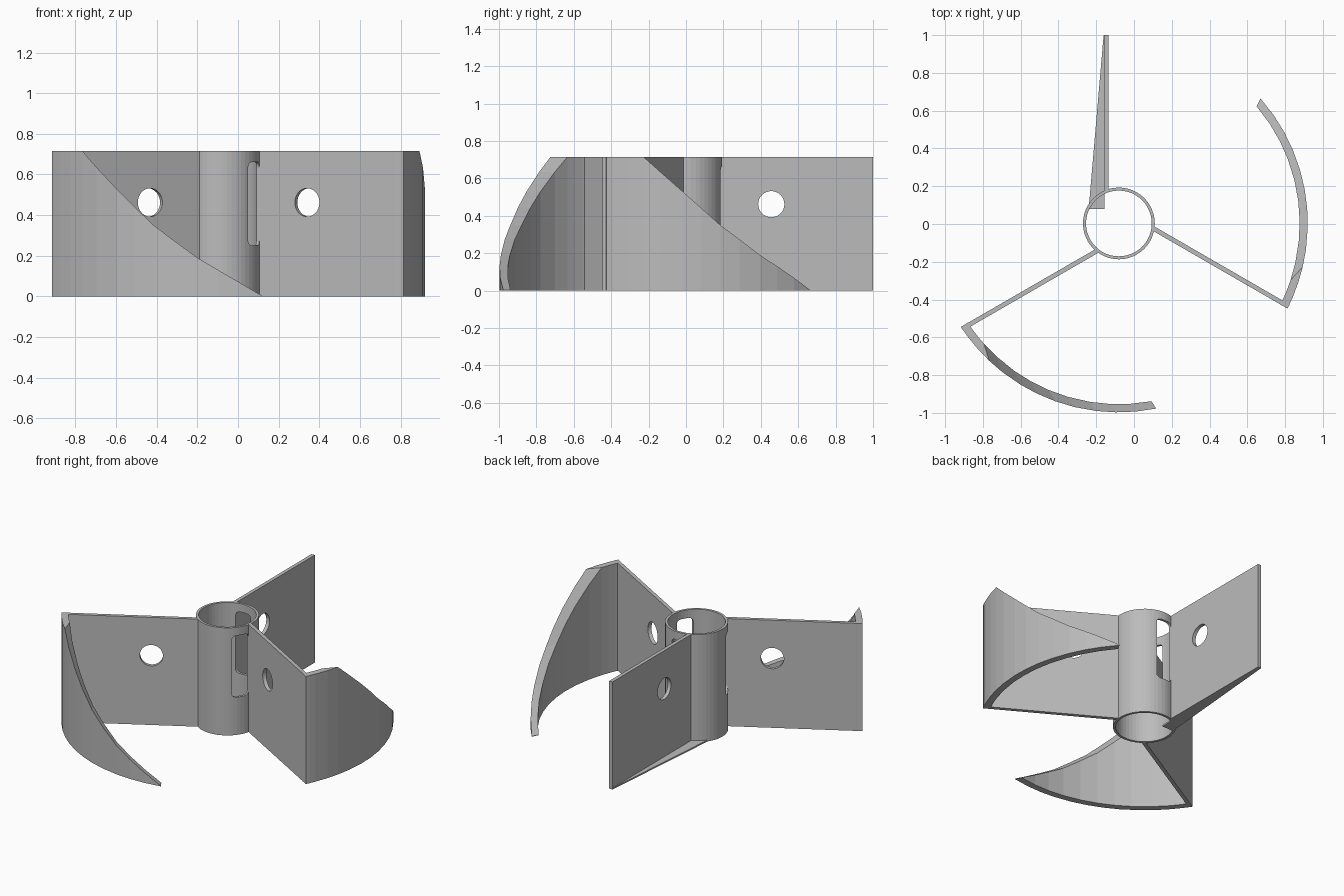
import bpy, bmesh, math
from mathutils import Matrix, Vector

if "Cube" in bpy.data.objects:
    bpy.data.objects.remove(bpy.data.objects["Cube"])

H = 0.715                      # overall height
HUB = Vector((-0.08, 0.003, 0))
R_OUT, R_IN = 1.0, 0.957       # curved blade radii

grey = bpy.data.materials.new("plain grey")
grey.diffuse_color = (0.5, 0.5, 0.5, 1)
grey.use_nodes = True
grey.node_tree.nodes["Principled BSDF"].inputs["Base Color"].default_value = grey.diffuse_color


def make(name, bm, angle=0.0):
    """Turn a bmesh in arm space (x along the arm, y to its left) into an object."""
    bm.transform(Matrix.Translation(HUB) @ Matrix.Rotation(math.radians(angle), 4, 'Z'))
    bmesh.ops.remove_doubles(bm, verts=bm.verts, dist=1e-5)
    bmesh.ops.recalc_face_normals(bm, faces=bm.faces)
    me = bpy.data.meshes.new(name)
    bm.to_mesh(me)
    bm.free()
    me.materials.append(grey)
    ob = bpy.data.objects.new(name, me)
    bpy.context.collection.objects.link(ob)
    return ob


def prism(points, offset):
    """Extrude a closed outline of 3D points by a vector."""
    bm = bmesh.new()
    f = bm.faces.new([bm.verts.new(p) for p in points])
    r = bmesh.ops.extrude_face_region(bm, geom=[f], use_keep_orig=True)
    verts = [g for g in r["geom"] if isinstance(g, bmesh.types.BMVert)]
    bmesh.ops.translate(bm, verts=verts, vec=offset)
    return bm


def cut(ob, cutter):
    m = ob.modifiers.new("cut", 'BOOLEAN')
    m.operation, m.solver, m.object = 'DIFFERENCE', 'EXACT', cutter
    dg = bpy.context.evaluated_depsgraph_get()
    me = bpy.data.meshes.new_from_object(ob.evaluated_get(dg))
    ob.modifiers.clear()
    ob.data = me
    bpy.data.objects.remove(cutter)


def height(a):
    """Height of the sloping blade edge at an angle from the arm."""
    pts = [(16.7, H), (28.8, .53), (40.4, .35), (53.1, .19), (71.4, .003)]
    if a <= pts[0][0]:
        return H
    for (a0, h0), (a1, h1) in zip(pts, pts[1:]):
        if a <= a1:
            return h0 + (h1 - h0) * (a - a0) / (a1 - a0)
    return pts[-1][1]


# hub tube
bm = bmesh.new()
prof = [bm.verts.new(p) for p in ((.174, 0, 0), (.19, 0, 0), (.19, 0, H), (.174, 0, H))]
edges = [bm.edges.new((prof[i], prof[(i + 1) % 4])) for i in range(4)]
bmesh.ops.spin(bm, geom=prof + edges, cent=(0, 0, 0), axis=(0, 0, 1),
               angle=math.tau, steps=48, use_merge=True)
hub = make("hub_tube", bm)

for name, ang in (("right", -30), ("back", 90), ("left", 210)):
    # rounded slot through the hub wall beside each plate
    outline = []
    for sy, sz, start in ((1, 1, 0), (-1, 1, 90), (-1, -1, 180), (1, -1, 270)):
        for k in range(5):
            t = math.radians(start + k * 22.5)
            outline.append((.1, sy * .03 + .025 * math.cos(t),
                            .455 + sz * .18 + .025 * math.sin(t)))
    cut(hub, make("slot_cutter", prism(outline, (.2, 0, 0)), ang))

    # flat plate with a round hole
    plate = make(name + "_plate", prism(
        [(.172, .056, 0), (.998, .056, 0), (.998, .08, 0), (.172, .08, 0)], (0, 0, H)), ang)
    ring = [(.453 + .07 * math.cos(i * math.tau / 32), -.05,
             .462 + .07 * math.sin(i * math.tau / 32)) for i in range(32)]
    cut(plate, make("hole_cutter", prism(ring, (0, .25, 0)), ang))

# curved blades with sloping edge
for name, ang in (("right", -30), ("left", 210)):
    bm = bmesh.new()
    cols = []
    for a in [3.3, 7, 12, 16.7, 22, 28.8, 34.5, 40.4, 46.5, 53.1, 59, 65, 71.4]:
        shift = 5 * (a - 3.3) / 13.4 if a < 16.7 else 5 - 4 * (a - 16.7) / 54.7
        col = []
        for r, d, top in ((R_OUT, a, 0), (R_OUT, a, 1), (R_IN, a - shift, 1), (R_IN, a - shift, 0)):
            t = math.radians(d)
            col.append(bm.verts.new((r * math.cos(t), r * math.sin(t), top * height(a))))
        cols.append(col)
    for c, d in zip(cols, cols[1:]):
        for i in range(4):
            j = (i + 1) % 4
            bm.faces.new((c[i], c[j], d[j], d[i]))
    bm.faces.new(cols[0])
    bm.faces.new(cols[-1])
    make(name + "_curved_blade", bm, ang)

# thin wedge flange under the back plate
make("back_flange", prism([(.077, .077, 0), (.995, .07, 0), (.995, .081, 0), (.077, .16, 0)],
                          (0, 0, .01)), 90)
